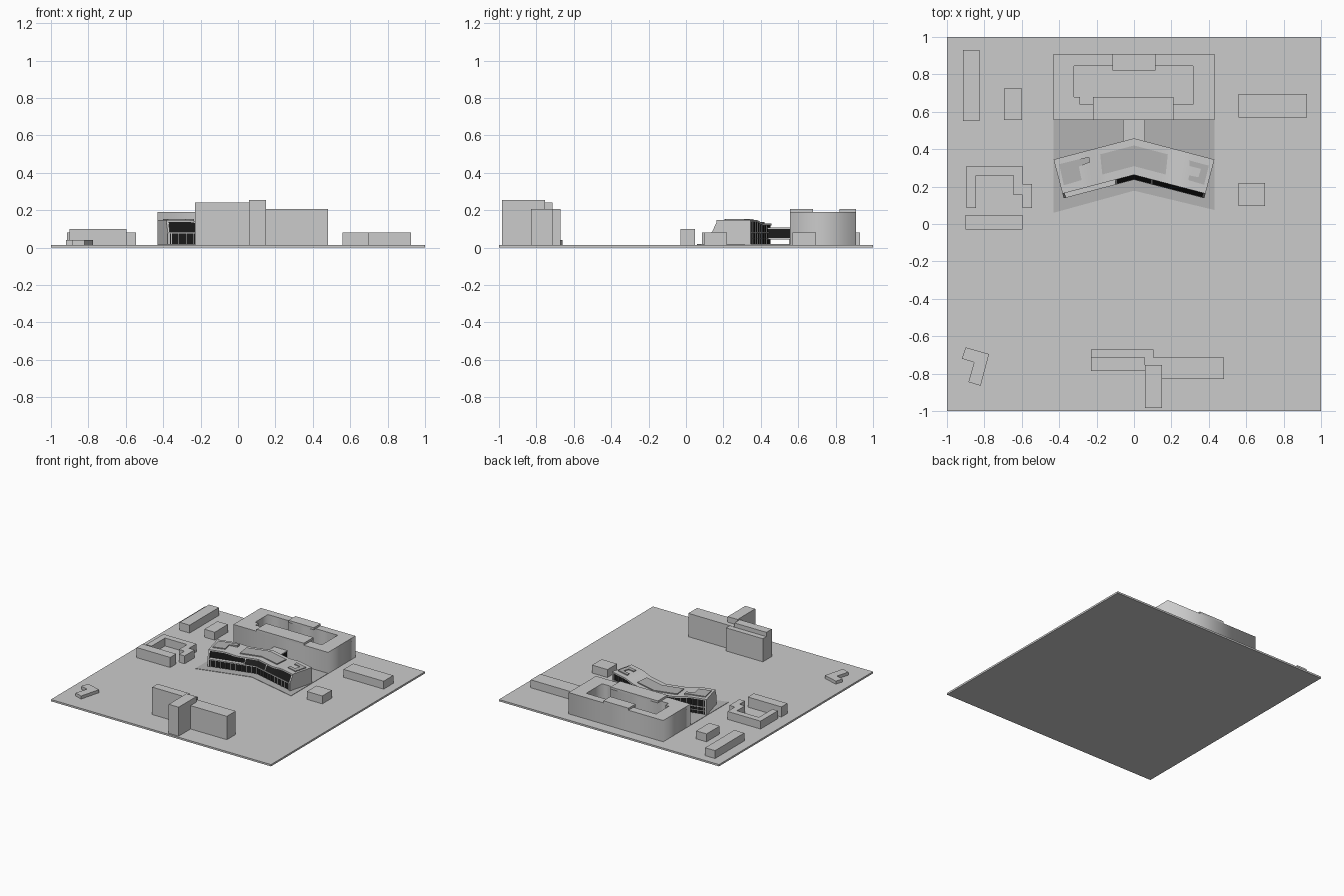
import bpy, bmesh, math

if "Cube" in bpy.data.objects:
    bpy.data.objects.remove(bpy.data.objects["Cube"])

G = 0.015  # top of the ground slab


def material(name, v):
    m = bpy.data.materials.new(name)
    m.diffuse_color = (v, v, v, 1)
    m.use_nodes = True
    m.node_tree.nodes["Principled BSDF"].inputs["Base Color"].default_value = m.diffuse_color
    return m


GLASS = material("dark_glass", 0.012)
PAVING = material("mid_grey", 0.45)


def finish(name, bm, mat=None):
    bmesh.ops.recalc_face_normals(bm, faces=bm.faces)
    me = bpy.data.meshes.new(name)
    bm.to_mesh(me)
    bm.free()
    ob = bpy.data.objects.new(name, me)
    bpy.context.collection.objects.link(ob)
    if mat:
        me.materials.append(mat)
    return ob


def prism(name, pts, z0, z1, mat=None):
    bm = bmesh.new()
    f = bm.faces.new([bm.verts.new((x, y, z0)) for x, y in pts])
    ext = bmesh.ops.extrude_face_region(bm, geom=[f])["geom"]
    for v in ext:
        if isinstance(v, bmesh.types.BMVert):
            v.co.z = z1
    return finish(name, bm, mat)


def box(name, x0, x1, y0, y1, z0, z1, mat=None):
    return prism(name, [(x0, y0), (x1, y0), (x1, y1), (x0, y1)], z0, z1, mat)


def ring(name, outer, inner, z0, z1):
    # extruded outline with a hole
    cu = bpy.data.curves.new(name, 'CURVE')
    cu.dimensions, cu.fill_mode, cu.extrude = '2D', 'BOTH', (z1 - z0) / 2
    for loop in (outer, inner):
        sp = cu.splines.new('POLY')
        sp.points.add(len(loop) - 1)
        for p, (x, y) in zip(sp.points, loop):
            p.co = (x, y, 0, 1)
        sp.use_cyclic_u = True
    ob = bpy.data.objects.new(name, cu)
    ob.location.z = (z0 + z1) / 2
    bpy.context.collection.objects.link(ob)
    bpy.ops.object.select_all(action='DESELECT')
    ob.select_set(True)
    bpy.context.view_layer.objects.active = ob
    bpy.ops.object.convert(target='MESH')


# Bent building: f runs -1..1 along both wings, d is depth from the rear wall
C, S, T, APEX = 0.967, 0.254, 0.4447, 0.458


def dip(f):
    k = min(1, max(0, (abs(f) - 0.38) / 0.34))
    return 0.018 * (1 - k * k * (3 - 2 * k))


def bent(f, d, z):
    t0 = d * S / C
    t = t0 + (T - t0) * abs(f)
    x = C * t - S * d
    return (math.copysign(x, f), APEX - S * t - C * d, z - (dip(f) if z > 0.11 else 0))


def sweep(name, section, f0, f1, mat=None, bm=None):
    own = bm is None
    bm = bm or bmesh.new()
    stations = sorted({f0, f1} | {i / 20 for i in range(-20, 21) if f0 < i / 20 < f1})
    loops = [[bm.verts.new(bent(f, d, z)) for d, z in section] for f in stations]
    n = len(section)
    for a, b in zip(loops, loops[1:]):
        for i in range(n):
            bm.faces.new((a[i], a[(i + 1) % n], b[(i + 1) % n], b[i]))
    bm.faces.new(loops[0])
    bm.faces.new(loops[-1])
    return finish(name, bm, mat) if own else None


def rect(d0, d1, z0, z1):
    return [(d0, z0), (d1, z0), (d1, z1), (d0, z1)]


# Ground and paved forecourt
box("ground", -1, 1, -1, 1, 0, G)
prism("paving", [(-.43, .06), (0, .178), (.43, .075), (.43, .555), (-.43, .555)], G, 0.018, PAVING)

# Courtyard block with raised front and rear sections
ring("courtyard_block", [(-.43, .555), (.43, .555), (.43, .91), (-.43, .91)],
     [(-.32, .845), (-.32, .68), (-.29, .68), (-.29, .64), (-.22, .64), (-.22, .68), (.21, .68), (.21, .64),
      (.315, .64), (.315, .845), (.115, .845), (.115, .82), (-.115, .82), (-.115, .845)], G, 0.19)
box("courtyard_front_top", -.22, .21, .555, .68, .19, .207)
box("courtyard_rear_top", -.115, .115, .82, .91, .19, .207)

# Surrounding plain blocks
for name, *b in [
    ("long_block_left", -.915, -.825, .55, .93, G, .08),
    ("small_block_left", -.695, -.6, .555, .725, G, .08),
    ("long_block_right", .56, .925, .57, .695, G, .08),
    ("small_block_right", .56, .70, .095, .22, G, .08),
    ("bar_block_left", -.9, -.595, -.03, .047, G, .098),
    ("tower_left", -.23, .06, -.785, -.715, G, .24),
    ("tower_left_rear", -.23, .105, -.715, -.67, G, .205),
    ("tower_middle", .06, .15, -.985, -.755, G, .253),
    ("tower_right", .06, .48, -.83, -.715, G, .207),
]:
    box(name, *b)
prism("u_shaped_block", [(-.895, .085), (-.845, .085), (-.845, .26), (-.645, .26), (-.645, .155), (-.595, .155),
                         (-.595, .085), (-.545, .085), (-.545, .215), (-.595, .215), (-.595, .31), (-.895, .31)],
      G, .08)
prism("l_shaped_block", [(-.90, -.66), (-.775, -.695), (-.82, -.865), (-.885, -.845), (-.855, -.74), (-.92, -.72)],
      G, .04)

# Main bent building: core, floor slab, end walls
sweep("core", [(.012, G), (.203, G), (.203, .078), (.18, .08), (.18, .137), (.012, .137)], -.97, .97)
sweep("floor_slab", rect(0, .215, .075, .082), -1, 1)
for s, side in ((-1, "left"), (1, "right")):
    a, b = sorted((s * .97, s))
    sweep("end_wall_" + side, [(0, G), (.213, G), (.213, .082), (.187, .138), (0, .138)], a, b)

# Glazing: ground floor, sloped upper front, set-back left wing, rear
sweep("front_glass_lower", rect(.203, .209, .02, .075), -.97, .97, GLASS)
sweep("front_glass_upper", [(.18, .082), (.212, .082), (.187, .137), (.18, .137)], -.25, .97, GLASS)
sweep("front_glass_left", rect(.18, .185, .082, .137), -.97, -.25, GLASS)
sweep("rear_glass", rect(.006, .012, .02, .137), -.97, .97, GLASS)

# Thin mullions and floor lines
bm = bmesh.new()
for i in range(-9, 10):
    f = i * .105
    sweep("", rect(.207, .212, G, .076), f - .004, f + .004, bm=bm)
    if abs(i) > 1:
        sweep("", rect(.002, .008, G, .137), f - .004, f + .004, bm=bm)
for f in (-.25, .25):
    sweep("", [(.18, .082), (.214, .082), (.189, .138), (.18, .138)], f - .01, f + .01, bm=bm)
sweep("", rect(.002, .008, .045, .049), -.97, .97, bm=bm)
finish("mullions", bm)

# Gently dipping roof with raised plant areas
roof = sweep("roof", rect(0, .189, .137, .147), -1, 1)
sweep("roof_plant_middle", rect(.037, .144, .146, .155), -.43, .43, PAVING)
prism("roof_plant_left", [(-.40, .32), (-.24, .36), (-.235, .33), (-.295, .307), (-.28, .235), (-.375, .207)],
      .14, .154, PAVING)
prism("roof_plant_right", [(.295, .34), (.40, .312), (.375, .21), (.29, .235), (.295, .26), (.345, .25), (.358, .295),
                           (.298, .31)], .14, .154, PAVING)
bpy.ops.object.select_all(action='DESELECT')
roof.select_set(True)
bpy.context.view_layer.objects.active = roof
bpy.ops.object.shade_smooth_by_angle(angle=math.radians(25))

# Glazed bridge to the courtyard block
box("bridge_glass", -.058, .058, .43, .555, .05, .10, GLASS)
box("bridge_roof", -.06, .06, .43, .555, .10, .106)
box("bridge_floor", -.06, .06, .43, .555, .044, .05)
